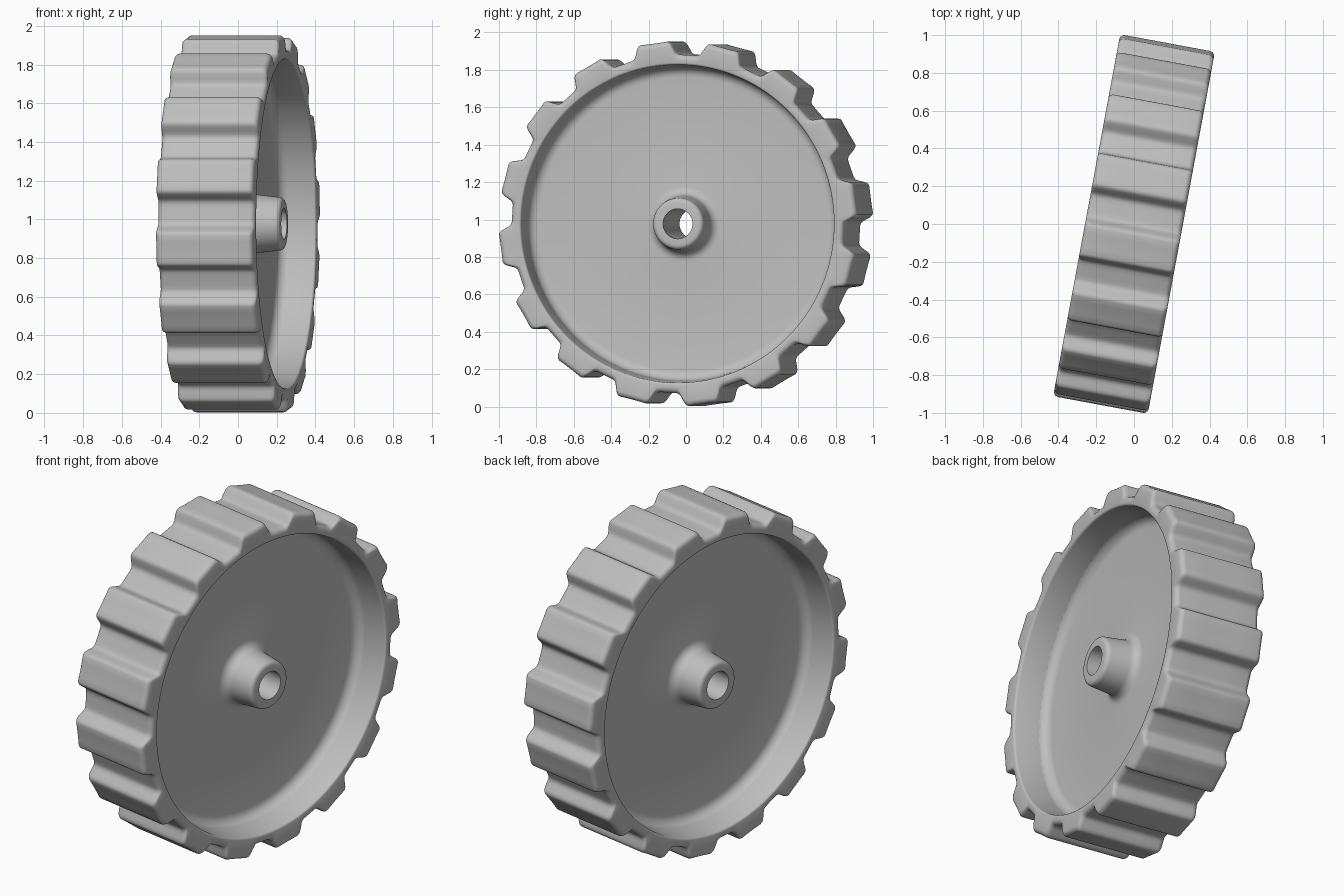
import bpy, bmesh, math
from mathutils import Matrix

cube = bpy.data.objects.get("Cube")
if cube:
    bpy.data.objects.remove(cube)

TEETH = 16
PHASE = math.radians(7.75)
CENTRE_Z = 0.977
YAW = math.radians(-10.5)
# Half a tooth: angle from the tooth centre in degrees, radius
HALF_TOOTH = [(0, .972), (2.3, .973), (4.2, .976), (4.9, .973), (5.4, .965), (5.8, .955),
              (6.5, .932), (7.0, .918), (7.6, .909), (8.4, .905), (9.8, .904)]

grey = bpy.data.materials.new("plain grey")
grey.use_nodes = True
colour = (0.52, 0.52, 0.52, 1)
grey.diffuse_color = colour
grey.node_tree.nodes["Principled BSDF"].inputs["Base Color"].default_value = colour


def arc(cr, cd, radius, start, end, steps=5):
    """Rounded corner in the (radius, depth) plane."""
    pts = []
    for i in range(steps + 1):
        a = math.radians(start + (end - start) * i / steps)
        pts.append((cr + radius * math.cos(a), cd + radius * math.sin(a)))
    return pts


def mirrored(half):
    """Closed section from the half on the positive side of the wheel."""
    return half + [(r, -d) for r, d in reversed(half)]


def spin(name, section, angles, extra=None):
    """Turn a closed section round the axle; extra lists radii per angle for 'tread' points."""
    bm = bmesh.new()
    rings = []
    for i, a in enumerate(angles):
        ring = []
        for r, d in section:
            rr = extra[i] + r if r <= 0 else r
            ring.append(bm.verts.new((d, rr * math.cos(a), rr * math.sin(a))))
        rings.append(ring)
    n = len(section)
    for i, ring in enumerate(rings):
        nxt = rings[(i + 1) % len(rings)]
        for j in range(n):
            k = (j + 1) % n
            bm.faces.new((ring[j], ring[k], nxt[k], nxt[j]))
    bmesh.ops.recalc_face_normals(bm, faces=bm.faces)
    mesh = bpy.data.meshes.new(name)
    bm.to_mesh(mesh)
    bm.free()
    mesh.materials.append(grey)
    obj = bpy.data.objects.new(name, mesh)
    bpy.context.collection.objects.link(obj)
    obj.matrix_world = Matrix.Translation((0, 0, CENTRE_Z)) @ Matrix.Rotation(YAW, 4, 'Z')
    bpy.ops.object.select_all(action='DESELECT')
    obj.select_set(True)
    bpy.context.view_layer.objects.active = obj
    bpy.ops.object.shade_smooth_by_angle(angle=math.radians(40))
    return obj


# Toothed outline
tooth = [(-a, r) for a, r in reversed(HALF_TOOTH[1:])] + HALF_TOOTH
angles, radii = [], []
for t in range(TEETH):
    for a, r in tooth:
        angles.append(PHASE + math.tau * t / TEETH + math.radians(a))
        radii.append(r)

# Tread ring: rounded shoulders outside (radius <= 0 is measured from the teeth), tapered wall inside
shoulder = arc(-.028, .227, .028, 0, 90)
lip = arc(.862, .243, .012, 90, 180, 3)
spin("tread_ring", mirrored([(0, 0.1)] + shoulder + lip + [(.838, .1), (.838, .02)]), angles, radii)

# Web disc with filleted rim and a bored hub
round_angles = [math.tau * i / 96 for i in range(96)]
rim_fillet = arc(.785, .115, .055, 0, -90, 6)
hub_fillet = arc(.2, .11, .05, 270, 180, 6)
hub_tip = arc(.113, .217, .025, 0, 90)
web = mirrored([(.86, .115)] + rim_fillet + hub_fillet + hub_tip + [(.08, .242)])
spin("web_disc_and_hub", web, round_angles)
